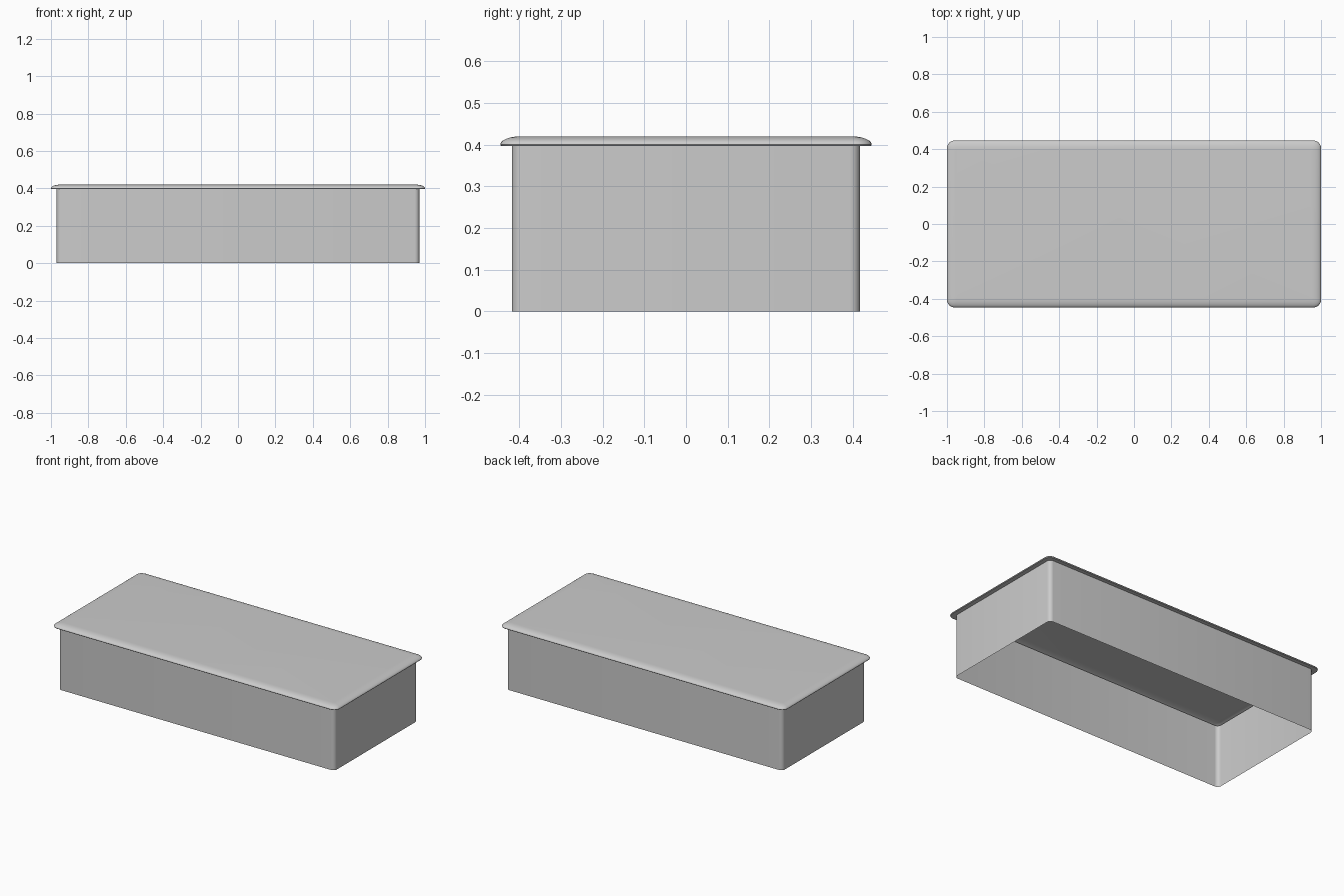
import bpy, bmesh
from math import cos, sin, pi

if "Cube" in bpy.data.objects:
    bpy.data.objects.remove(bpy.data.objects["Cube"])

SEG = 6  # segments per rounded corner


def ring(bm, hx, hy, r, z):
    """Loop of vertices forming a rounded rectangle."""
    out = []
    for q, (sx, sy) in enumerate([(1, 1), (-1, 1), (-1, -1), (1, -1)]):
        for i in range(SEG + 1):
            a = (q + i / SEG) * pi / 2
            out.append(bm.verts.new((sx * (hx - r) + r * cos(a),
                                     sy * (hy - r) + r * sin(a), z)))
    return out


def loft(name, rings, cap):
    bm = bmesh.new()
    loops = [ring(bm, *p) for p in rings]
    for a, b in zip(loops, loops[1:]):
        n = len(a)
        for i in range(n):
            j = (i + 1) % n
            bm.faces.new((a[i], a[j], b[j], b[i]))
    if cap:
        bm.faces.new(loops[-1])
    me = bpy.data.meshes.new(name)
    bm.to_mesh(me)
    bm.free()
    ob = bpy.data.objects.new(name, me)
    bpy.context.collection.objects.link(ob)
    bpy.context.view_layer.objects.active = ob
    ob.select_set(True)
    bpy.ops.object.shade_smooth_by_angle(angle=0.7)
    ob.select_set(False)


WX, WY, WR = 0.97, 0.418, 0.025   # wall half sizes and corner radius
LX, LY, LR = 1.0, 0.446, 0.04     # lid half sizes and corner radius

# Open-bottomed thin wall
loft("wall", [(WX, WY, WR, 0), (WX, WY, WR, 0.398)], False)

# Lid: flange underside, short edge, then a soft curve up to the flat top
profile = [(WX, WY, WR, 0.398), (LX - 0.002, LY - 0.002, LR - 0.002, 0.397),
           (LX, LY, LR, 0.4)]
for i in range(1, 9):
    t = i / 8 * pi / 2
    d = 0.05 * (1 - cos(t))
    profile.append((LX - d, LY - d, max(LR - d * 0.7, 0.004), 0.4 + 0.02 * sin(t)))
loft("lid", profile, True)
